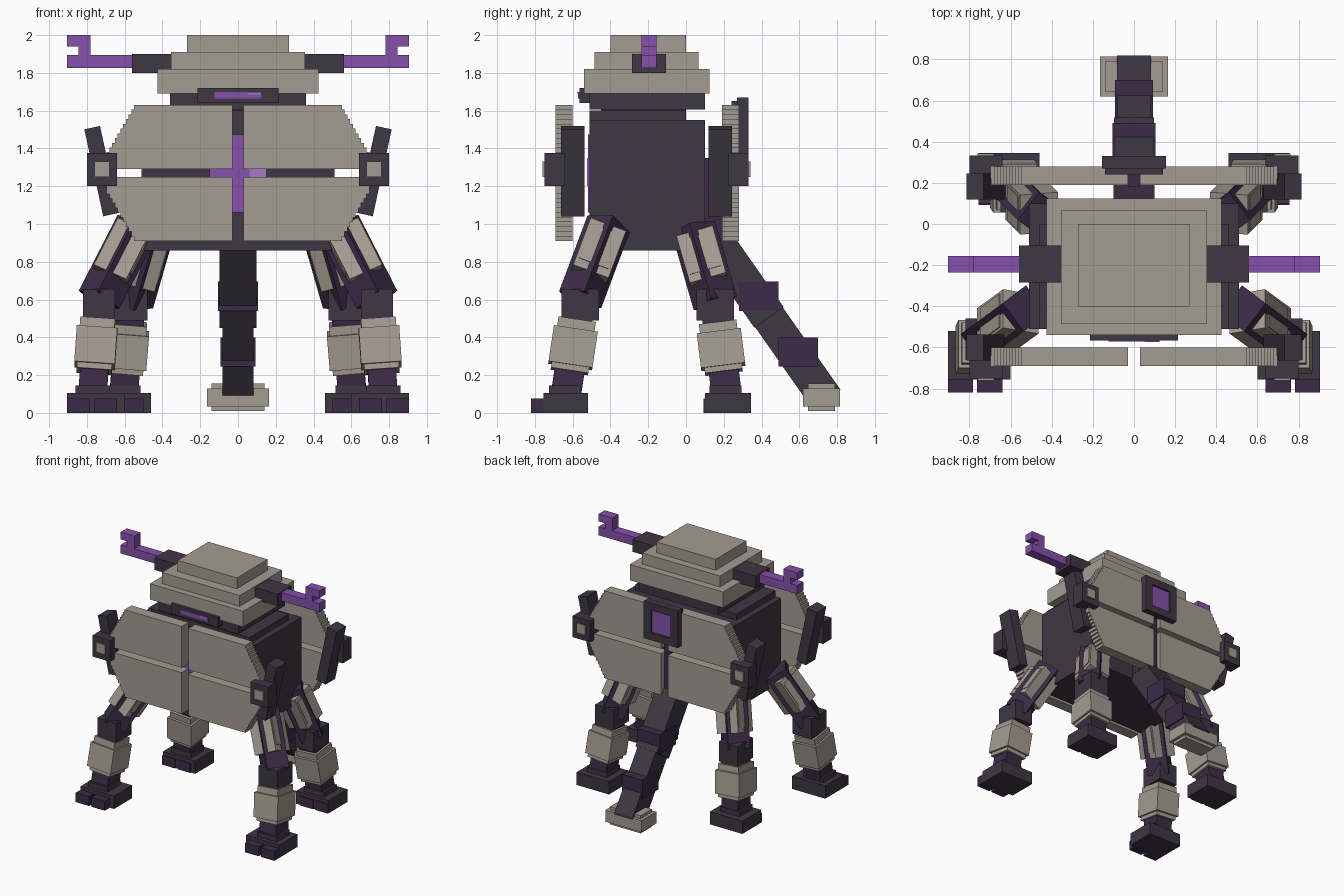
import bpy
import bmesh
import math
from mathutils import Matrix, Vector

cube = bpy.data.objects.get("Cube")
if cube:
    bpy.data.objects.remove(cube, do_unlink=True)


def material(name, rgb):
    lin = [((c / 255 + 0.055) / 1.055) ** 2.4 for c in rgb] + [1.0]
    m = bpy.data.materials.new(name)
    m.use_nodes = True
    m.diffuse_color = lin
    m.node_tree.nodes["Principled BSDF"].inputs["Base Color"].default_value = lin
    return m


STONE = material("warm stone", (165, 156, 146))
DARK = material("charcoal", (61, 55, 67))
PLUM = material("dark plum", (60, 43, 71))
PURPLE = material("bright purple", (134, 80, 172))
LILAC = material("pale lilac", (166, 122, 200))


def finish(name, bm, mat):
    bmesh.ops.recalc_face_normals(bm, faces=bm.faces[:])
    me = bpy.data.meshes.new(name)
    bm.to_mesh(me)
    bm.free()
    me.materials.append(mat)
    ob = bpy.data.objects.new(name, me)
    bpy.context.scene.collection.objects.link(ob)
    return ob


def block(name, size, matrix, mat):
    bm = bmesh.new()
    bmesh.ops.create_cube(bm, size=1)
    bmesh.ops.scale(bm, vec=size, verts=bm.verts[:])
    ob = finish(name, bm, mat)
    ob.matrix_world = matrix
    return ob


def box(name, x, y, z, mat):
    """Axis-aligned box from (min, max) ranges."""
    r = (x, y, z)
    return block(name, [abs(b - a) for a, b in r],
                 Matrix.Translation([(a + b) / 2 for a, b in r]), mat)


def limb(name, a, b, w, d, mat, t0=0.0, t1=1.0, yaw=0.0):
    """Box along the line a-b between fractions t0 and t1, turned by yaw."""
    a, b = Vector(a), Vector(b)
    p, q = a.lerp(b, t0), a.lerp(b, t1)
    zax = (b - a).normalized()
    yax = zax.cross(Vector((math.cos(yaw), math.sin(yaw), 0))).normalized()
    xax = yax.cross(zax)
    rot = Matrix((xax, yax, zax)).transposed().to_4x4()
    return block(name, (w, d, (q - p).length), Matrix.Translation((p + q) / 2) @ rot, mat)


def side(s, a, b):
    return (s * a, s * b)


# Hull and neck
box("hull", (-.51, .51), (-.51, .10), (.86, 1.55), DARK)
box("hull_top", (-.46, .46), (-.51, 0), (1.55, 1.6), DARK)
box("neck_core", (-.3, .3), (-.45, 0), (1.58, 1.64), DARK)
box("neck", (-.36, .36), (-.51, .10), (1.605, 1.69), DARK)

# Stepped turret
box("turret_base", (-.425, .425), (-.54, .125), (1.69, 1.82), STONE)
box("turret_middle", (-.355, .355), (-.485, .065), (1.82, 1.91), STONE)
box("turret_top", (-.27, .27), (-.4, 0), (1.91, 2.0), STONE)

# Visor
box("visor", (-.215, .215), (-.565, -.51), (1.64, 1.72), DARK)
box("visor_slit", (-.125, .125), (-.572, -.564), (1.665, 1.7), PURPLE)
box("visor_glint", (.05, .125), (-.574, -.57), (1.685, 1.7), LILAC)

# Glowing panel behind the front armour
box("core_panel", (-.15, .15), (-.52, -.51), (1.06, 1.475), PURPLE)
box("core_glint", (.06, .15), (-.523, -.518), (1.2, 1.35), LILAC)

# Rear window with a raised rim
box("rear_window_back", (-.14, .14), (.24, .295), (1.38, 1.65), DARK)
for s in (1, -1):
    box("rear_window_rim_side", side(s, .09, .155), (.27, .33), (1.365, 1.67), DARK)
    box("rear_window_rim_bar", (-.09, .09), (.27, .33),
        (1.5175 + s * .0925, 1.5175 + s * .1525), DARK)
box("rear_window_glow", (-.09, .09), (.29, .315), (1.425, 1.61), PURPLE)
box("tail_mount", (-.1, .1), (.09, .2), (.9, 1.35), PLUM)
box("tail_mount_spine", (-.03, .03), (.18, .24), (.92, 1.4), PLUM)


# Armour quarters with stair-cut corners
def armour(name, s, up, y0, y1):
    pts = [(.03, .02), (.03, .36), (.55, .36)]
    n = 10
    for i in range(1, n + 1):
        z = .36 - i * .025
        pts += [(.55 + (i - 1) * .0145, z), (.55 + i * .0145, z)]
    pts.append((.695, .02))
    bm = bmesh.new()
    f = bm.faces.new([bm.verts.new((s * x, y0, 1.27 + up * z)) for x, z in pts])
    ext = bmesh.ops.extrude_face_region(bm, geom=[f])
    moved = [v for v in ext["geom"] if isinstance(v, bmesh.types.BMVert)]
    bmesh.ops.translate(bm, vec=(0, y1 - y0, 0), verts=moved)
    finish(name, bm, STONE)


for s in (1, -1):
    for up, tag in ((1, "upper"), (-1, "lower")):
        armour("front_armour_" + tag, s, up, -.69, -.6)
        armour("rear_armour_" + tag, s, up, .19, .28)

    # Leaning brackets with hubs at the armour ends
    for tag, yc, out in (("front", -.6, -1), ("rear", .182, 1)):
        limb(tag + "_bracket", (s * .672, yc, 1.05), (s * .772, yc, 1.51), .085, .125, DARK)
        box(tag + "_hub", side(s, .64, .8), (yc + out * .04, yc + out * .15), (1.2, 1.375), DARK)
        box(tag + "_hub_cap", side(s, .68, .76), (yc + out * .14, yc + out * .16),
            (1.25, 1.33), STONE)

    # Side guns with forked tips
    box("gun_mount", side(s, .355, .56), (-.285, -.105), (1.8, 1.9), DARK)
    box("gun_barrel", side(s, .56, .905), (-.235, -.155), (1.825, 1.895), PURPLE)
    box("gun_post", side(s, .78, .845), (-.235, -.155), (1.895, 1.94), PURPLE)
    box("gun_tip", side(s, .78, .905), (-.235, -.155), (1.94, 2.0), PURPLE)

    # Legs: hip, knee, ankle, then foot ranges and toe reach
    for tag, hip, knee, ankle, yaw, fx, fy, toe in (
            ("front", (.53, -.41, 1.0), (.735, -.56, .6), (.77, -.635, .1),
             -.65, (.6, .905), (-.755, -.52), .065),
            ("rear", (.45, .04, .98), (.565, .155, .58), (.605, .215, .1),
             .65, (.46, .755), (.1, .345), .008)):
        h, k, a = [(s * p[0], p[1], p[2]) for p in (hip, knee, ankle)]
        turn = yaw * s
        limb(tag + "_thigh", h, k, .17, .17, PLUM, 0, 1, turn)
        limb(tag + "_thigh_guard", h, k, .19, .2, STONE, .1, .72)
        limb(tag + "_thigh_guard_band", h, k, .2, .17, STONE, .17, .62)
        box(tag + "_knee", (k[0] - .085, k[0] + .085), (k[1] - .1, k[1] + .1),
            (.49, .655), DARK)
        limb(tag + "_shin", k, a, .15, .16, PLUM)
        limb(tag + "_shin_guard_inner", k, a, .185, .2, STONE, .22, .76)
        limb(tag + "_shin_guard", k, a, .215, .235, STONE, .32, .7)
        box(tag + "_ankle", (a[0] - .09, a[0] + .09), (a[1] - .09, a[1] + .08),
            (.1, .145), DARK)
        box(tag + "_foot", side(s, *fx), fy, (0, .105), DARK)
        w = (fx[1] - fx[0] - .06) / 2
        for x0 in (fx[1] - w, fx[1] - 2 * w - .02):
            box(tag + "_toe", side(s, x0, x0 + w), (fy[0] - toe, fy[0] + .01), (0, .077), PLUM)

# Rear support strut with bands and a stone foot
TOP, END = (0, .135, .94), (0, .745, .07)
limb("strut_upper", TOP, END, .195, .19, DARK, 0, .5)
limb("strut_lower", TOP, END, .165, .18, DARK, .45, 1)
box("strut_band_upper", (-.105, .105), (.28, .49), (.54, .695), PLUM)
box("strut_band_lower", (-.092, .092), (.49, .7), (.245, .4), PLUM)
box("strut_foot", (-.165, .165), (.62, .815), (.035, .13), STONE)
box("strut_foot_core", (-.14, .14), (.645, .79), (.01, .155), STONE)
